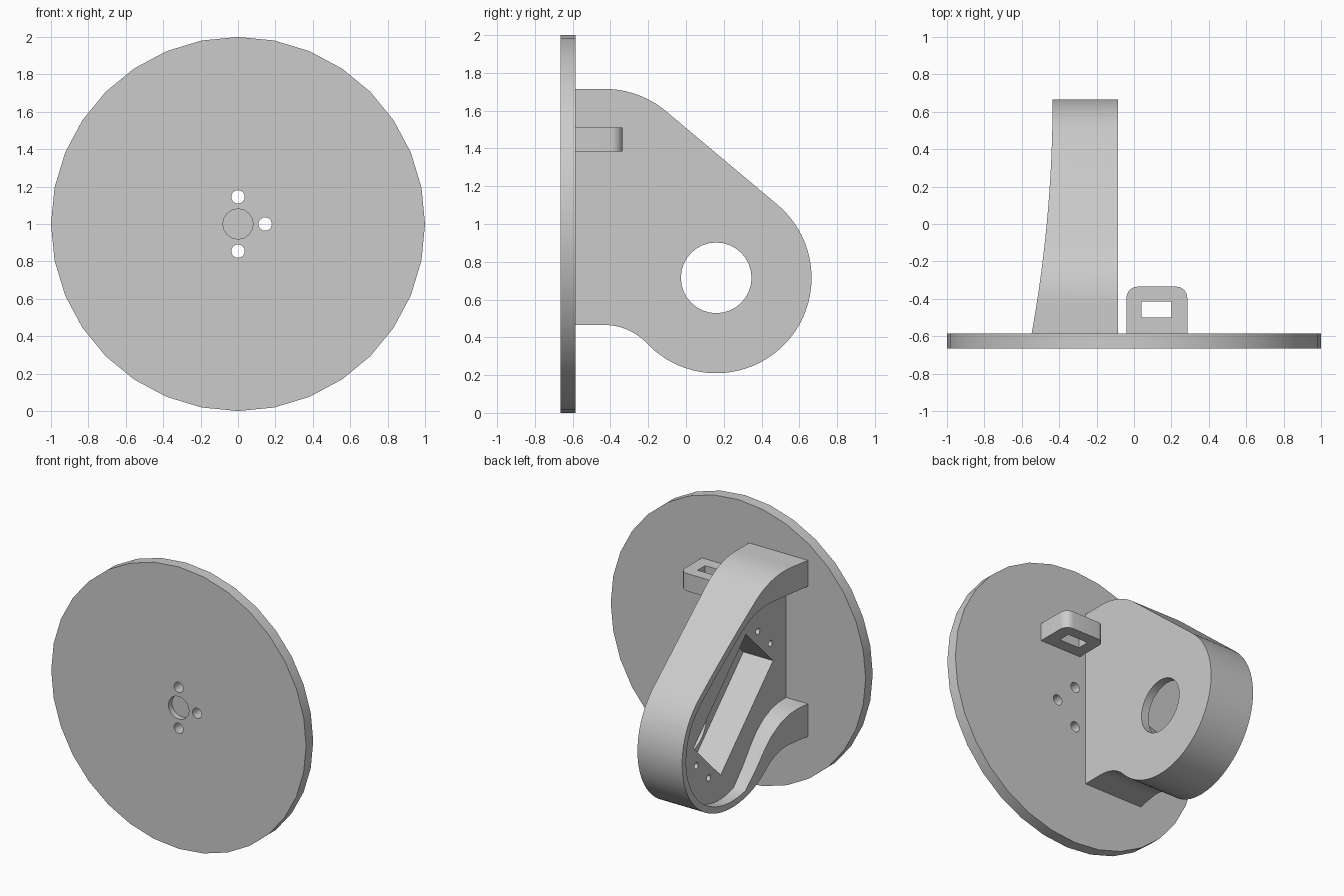
import bpy, bmesh
from math import cos, sin, radians
from mathutils import Vector

if "Cube" in bpy.data.objects:
    bpy.data.objects.remove(bpy.data.objects["Cube"], do_unlink=True)

grey = bpy.data.materials.new("plain_grey")
grey.use_nodes = True
colour = (0.6, 0.6, 0.6, 1)
grey.diffuse_color = colour
grey.node_tree.nodes["Principled BSDF"].inputs["Base Color"].default_value = colour


def arc(cu, cv, r, a0, a1, n=12):
    """Points on an arc, angles in degrees."""
    angles = [radians(a0 + (a1 - a0) * i / n) for i in range(n + 1)]
    return [(cu + r * cos(a), cv + r * sin(a)) for a in angles]


def circle(cu, cv, r, n=32):
    return arc(cu, cv, r, 0, 360, n)[:-1]


def rect(u0, v0, u1, v1):
    return [(u0, v0), (u1, v0), (u1, v1), (u0, v1)]


def prism(name, pts, axis, lo, hi):
    """Extrude a flat profile along x, y or z."""
    def place(u, v, w):
        return {"x": (w, u, v), "y": (u, w, v), "z": (u, v, w)}[axis]
    bm = bmesh.new()
    face = bm.faces.new([bm.verts.new(place(u, v, lo)) for u, v in pts])
    ext = bmesh.ops.extrude_face_region(bm, geom=[face])
    moved = [g for g in ext["geom"] if isinstance(g, bmesh.types.BMVert)]
    bmesh.ops.translate(bm, verts=moved, vec=Vector(place(0, 0, hi - lo)))
    bmesh.ops.recalc_face_normals(bm, faces=bm.faces)
    mesh = bpy.data.meshes.new(name)
    bm.to_mesh(mesh)
    bm.free()
    mesh.materials.append(grey)
    obj = bpy.data.objects.new(name, mesh)
    bpy.context.collection.objects.link(obj)
    return obj


def activate(obj):
    bpy.ops.object.select_all(action="DESELECT")
    obj.select_set(True)
    bpy.context.view_layer.objects.active = obj


def cut(obj, *args):
    """Subtract a prism from an object."""
    cutter = prism("cutter", *args)
    cutter.hide_render = True
    mod = obj.modifiers.new("cut", "BOOLEAN")
    mod.operation = "DIFFERENCE"
    mod.solver = "EXACT"
    mod.object = cutter
    activate(obj)
    bpy.ops.object.modifier_apply(modifier=mod.name)
    bpy.data.objects.remove(cutter, do_unlink=True)


# Round base plate with a blind centre recess and three through holes
back = -0.585
disc = prism("base_disc", circle(0, 1, 1), "y", -0.665, back)
cut(disc, circle(0, 1, 0.08), "y", -0.8, -0.625)
for x, z in [(0, 1.145), (0, 0.855), (0.145, 1)]:
    cut(disc, circle(x, z, 0.036, 20), "y", -0.8, -0.4)

# Side bracket: rounded arm outline
ay, az = 0.16, 0.715
outline = ([(-0.6, 0.465)] + arc(-0.43, 0.16, 0.305, 90, 43.2)
           + arc(ay, az, 0.505, 223.2, 410, 40)[1:]
           + arc(-0.43, 1.21, 0.505, 50, 90) + [(-0.6, 1.715)])
bracket = prism("motor_bracket", outline, "x", -0.6, -0.085)

# Curved trim of the open side
ys = [-0.7 + 1.4 * i / 16 for i in range(17)]
trim = [(-0.435 - 0.112 * ((0.665 - y) / 1.25) ** 2, y) for y in ys]
cut(bracket, trim + [(-0.9, 0.7), (-0.9, -0.7)], "z", 0, 2)

# Shallow cavity leaving a rim around the arm
floor = -0.376
cavity = ([(-0.7, 0.7), (-0.5, 0.695), (-0.42, 0.68), (-0.33, 0.64),
           (-0.25, 0.58), (-0.18, 0.5), (-0.1, 0.395)]
          + arc(ay, az, 0.46, 250, 410, 36)
          + arc(-0.263, 1.07, 0.46, 50, 90) + [(-0.7, 1.53)])
cut(bracket, cavity, "x", -0.8, floor)

# Tilted motor pocket, shaft hole and mounting screw holes
d = 0.5 ** 0.5
cy, cz = 0.007, 0.872


def tilted(a, b):
    return (cy + d * (a + b), cz + d * (b - a))


pocket = [tilted(a, b) for a, b in rect(-0.415, -0.215, 0.415, 0.215)]
cut(bracket, pocket, "x", -0.7, -0.143)
cut(bracket, circle(ay, az, 0.187), "x", -0.3, 0.1)
for a in (-0.488, 0.488):
    for b in (-0.098, 0.098):
        cut(bracket, circle(*tilted(a, b), 0.022, 16), "x", -0.7, -0.2)

# Small slotted tab beside the bracket
left, right, tip, r = -0.04, 0.285, -0.335, 0.06
tab_shape = ([(left, -0.6), (right, -0.6)]
             + arc(right - r, tip - r, r, 0, 90, 8)
             + arc(left + r, tip - r, r, 90, 180, 8))
tab = prism("slotted_tab", tab_shape, "z", 1.385, 1.51)
cut(tab, rect(0.04, -0.5, 0.2, -0.415), "z", 1.2, 1.7)

for part in (disc, bracket, tab):
    activate(part)
    bpy.ops.object.shade_smooth_by_angle(angle=radians(30))
